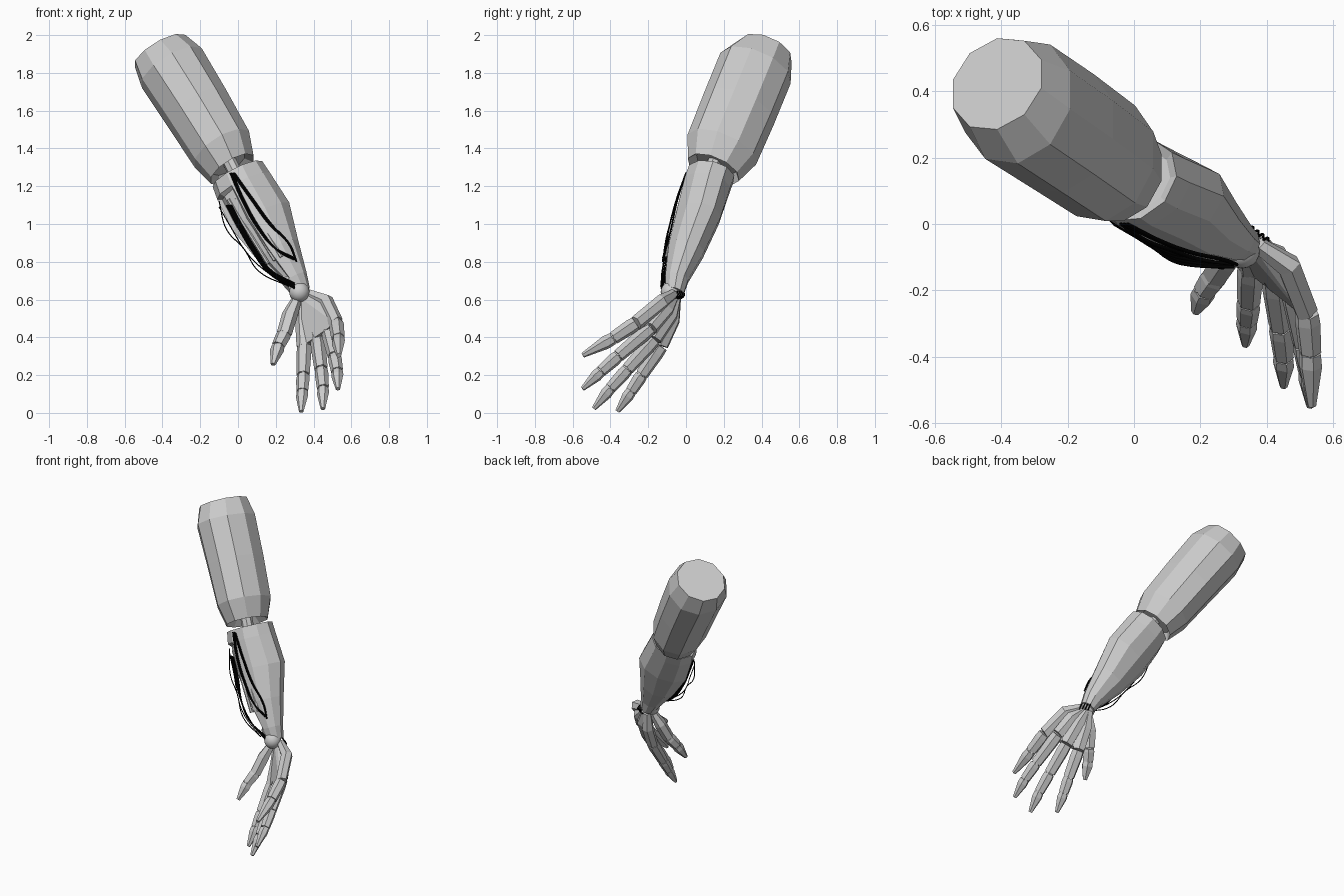
import bpy, bmesh
from math import cos, sin, pi
from mathutils import Vector as V

old = bpy.data.objects.get("Cube")
if old:
    bpy.data.objects.remove(old)


def material(name, rgb):
    m = bpy.data.materials.new(name)
    m.use_nodes = True
    m.diffuse_color = (*rgb, 1)
    m.node_tree.nodes["Principled BSDF"].inputs["Base Color"].default_value = (*rgb, 1)
    return m


grey = material("plain grey", (0.6, 0.6, 0.6))
black = material("cable black", (0, 0, 0))


def finish(name, bm, mat):
    bmesh.ops.recalc_face_normals(bm, faces=bm.faces)
    me = bpy.data.meshes.new(name)
    bm.to_mesh(me)
    bm.free()
    me.materials.append(mat)
    ob = bpy.data.objects.new(name, me)
    bpy.context.collection.objects.link(ob)
    return ob


def loft(stations, sides, side_axis, phase=0.5):
    """Skin elliptical rings (centre, width radius, depth radius) set square to the limb."""
    bm = bmesh.new()
    axis = (V(stations[-1][0]) - V(stations[0][0])).normalized()
    u = V(side_axis)
    u = (u - axis * u.dot(axis)).normalized()
    w = axis.cross(u)
    rings = []
    for c, ru, rw in stations:
        angles = [2 * pi * (i + phase) / sides for i in range(sides)]
        rings.append([bm.verts.new(V(c) + u * ru * cos(a) + w * rw * sin(a)) for a in angles])
    for a, b in zip(rings, rings[1:]):
        for i in range(sides):
            j = (i + 1) % sides
            bm.faces.new((a[i], a[j], b[j], b[i]))
    caps = [bm.faces.new(rings[0]), bm.faces.new(rings[-1])]
    bmesh.ops.recalc_face_normals(bm, faces=bm.faces)
    return bm, caps


def rod(name, a, b, r, sides=8):
    bm, _ = loft([(a, r, r), (b, r, r)], sides, (1, 0.1, 0))
    return finish(name, bm, grey)


# Upper arm with a hollow elbow end
bm, caps = loft([
    ((-0.03, 0.145, 1.288), 0.135, 0.148),
    ((-0.085, 0.19, 1.395), 0.172, 0.198),
    ((-0.215, 0.28, 1.61), 0.182, 0.203),
    ((-0.35, 0.368, 1.825), 0.19, 0.203),
    ((-0.412, 0.422, 1.915), 0.16, 0.15)], 10, (1, 0, 0))
bmesh.ops.inset_region(bm, faces=[caps[0]], thickness=0.035, depth=-0.04)
finish("upper_arm", bm, grey)
rod("elbow_bone", (-0.06, 0.16, 1.36), (0.03, 0.10, 1.18), 0.038)

# Forearm shell with a recessed channel along the inner side
bm, caps = loft([
    ((-0.003, 0.133, 1.265), 0.15, 0.128),
    ((0.03, 0.11, 1.20), 0.16, 0.128),
    ((0.122, 0.063, 1.04), 0.172, 0.12),
    ((0.212, 0.0, 0.86), 0.122, 0.10),
    ((0.30, -0.05, 0.71), 0.072, 0.065),
    ((0.335, -0.06, 0.64), 0.05, 0.052)], 10, (1, 0.2, 0))
bmesh.ops.inset_region(bm, faces=[caps[0]], thickness=0.03, depth=-0.015)
bm.normal_update()
facing = V((-0.55, -0.8, -0.2)).normalized()
channel = [f for f in bm.faces
           if f.normal.dot(facing) > 0.8 and 0.75 < f.calc_center_median().z < 1.2]
bmesh.ops.inset_region(bm, faces=channel, thickness=0.02, depth=-0.02)
finish("forearm", bm, grey)
for i in range(3):
    s = V((0.035, -0.012, 0.018)) * i
    rod(f"forearm_rod_{i + 1}", V((-0.05, 0.02, 1.13)) + s, V((0.16, -0.08, 0.79)) + s, 0.01, 6)

# Wrist ball
bm = bmesh.new()
bmesh.ops.create_uvsphere(bm, u_segments=20, v_segments=12, radius=0.054)
bmesh.ops.translate(bm, verts=bm.verts, vec=(0.325, -0.08, 0.64))
ball = finish("wrist_ball", bm, grey)
for p in ball.data.polygons:
    p.use_smooth = True

# Digits: wrist, palm bend, knuckle, joints, tip
across = V((0.16, -0.07, 0.16))
digits = {
    "index": [(0.335, -0.05, 0.61), (0.345, -0.07, 0.49), (0.35, -0.13, 0.355),
              (0.345, -0.235, 0.20), (0.34, -0.29, 0.115), (0.335, -0.365, 0.005)],
    "middle": [(0.35, -0.05, 0.61), (0.39, -0.08, 0.52), (0.42, -0.165, 0.39),
               (0.44, -0.31, 0.23), (0.45, -0.40, 0.13), (0.45, -0.49, 0.02)],
    "ring": [(0.36, -0.06, 0.62), (0.43, -0.10, 0.55), (0.475, -0.185, 0.45),
             (0.51, -0.36, 0.30), (0.525, -0.45, 0.22), (0.53, -0.55, 0.125)],
    "little": [(0.37, -0.06, 0.63), (0.465, -0.125, 0.588), (0.52, -0.265, 0.475),
               (0.53, -0.385, 0.395), (0.535, -0.55, 0.303)],
    "thumb": [(0.31, -0.08, 0.60), (0.275, -0.11, 0.52), (0.245, -0.155, 0.42),
              (0.213, -0.20, 0.355), (0.185, -0.265, 0.255)],
}
for name, path in digits.items():
    pts = [V(p) for p in path]
    hint = V((1, -0.5, 0.3)) if name == "thumb" else across
    palm, rest = pts[:3], pts[2:]
    bm, _ = loft([(p, r, r * 0.88) for p, r in zip(palm, (0.029, 0.044, 0.042))], 6, hint)
    finish(f"{name}_metacarpal", bm, grey)
    last = len(rest) - 2
    for i, (a, b) in enumerate(zip(rest, rest[1:])):
        r = 0.042 - 0.004 * i
        end = r * (0.38 if i == last else 0.88)
        bm, _ = loft([(a.lerp(b, 0.02), r * 0.92, r * 0.85), (a.lerp(b, 0.25), r, r * 0.9),
                      (a.lerp(b, 0.98), end, end * 0.9)], 6, hint)
        finish(f"{name}_segment_{i + 1}", bm, grey)
        if i:
            pin = hint.normalized() * r * 0.6
            rod(f"{name}_joint_{i}", a - pin, a + pin, r * 0.6)

# Palm plate spanning the metacarpals
bm = bmesh.new()
normal = V((-0.3, -0.75, 0.0)).normalized()
for name in ("index", "middle", "ring", "little"):
    for p in digits[name][:3]:
        for s in (-0.012, 0.018):
            bm.verts.new(V(p) + normal * s)
hull = bmesh.ops.convex_hull(bm, input=bm.verts)
bmesh.ops.delete(bm, geom=[v for v in hull["geom_interior"] if v.is_valid], context="VERTS")
finish("palm", bm, grey)


# Loose cables from elbow to wrist
def cable(name, path, r=0.005):
    cu = bpy.data.curves.new(name, "CURVE")
    cu.dimensions = "3D"
    cu.bevel_depth = r
    cu.bevel_resolution = 1
    cu.resolution_u = 6
    sp = cu.splines.new("BEZIER")
    sp.bezier_points.add(len(path) - 1)
    for bp, p in zip(sp.bezier_points, path):
        bp.co = p
        bp.handle_left_type = bp.handle_right_type = "AUTO"
    cu.materials.append(black)
    bpy.context.collection.objects.link(bpy.data.objects.new(name, cu))


for i in range(2):
    k = i * 0.01
    cable(f"outer_cable_{i + 1}", [
        (-0.03 + k, 0.0, 1.27), (0.07 + k, -0.05, 1.13), (0.165 + k, -0.085, 1.0),
        (0.265 + k, -0.108, 0.90 - k), (0.31, -0.122, 0.80)])
    cable(f"inner_cable_{i + 1}", [
        (-0.04 + k, 0.0, 1.27), (0.02 + k, -0.045, 1.13), (0.11 + k, -0.08, 0.97),
        (0.20 + k, -0.108, 0.87 - k), (0.30, -0.122, 0.82 - k)])
for i in range(4):
    k = i * 0.008
    cable(f"lower_cable_{i + 1}", [
        (-0.06 + k, 0.0, 1.10), (0.0 + k, -0.035, 0.985), (0.08 + k, -0.08 - k, 0.85),
        (0.17, -0.10 - k, 0.735 + k), (0.30, -0.13, 0.66 + k)])
for i in range(2):
    cable(f"hanging_cable_{i + 1}", [
        (-0.10, 0.05, 1.12 - 0.03 * i), (-0.06 + 0.03 * i, 0.0, 0.97), (0.03, -0.05, 0.87),
        (0.11, -0.10, 0.75 + 0.03 * i), (0.27, -0.135, 0.67)], 0.003)
for i in range(4):
    x, y = 0.345 + 0.015 * i, -0.014 - 0.011 * i
    cable(f"wrist_cable_{i + 1}", [
        (x, y, 0.645), (x + 0.014, y + 0.004, 0.622), (x + 0.01, y - 0.02, 0.6)], 0.004)
